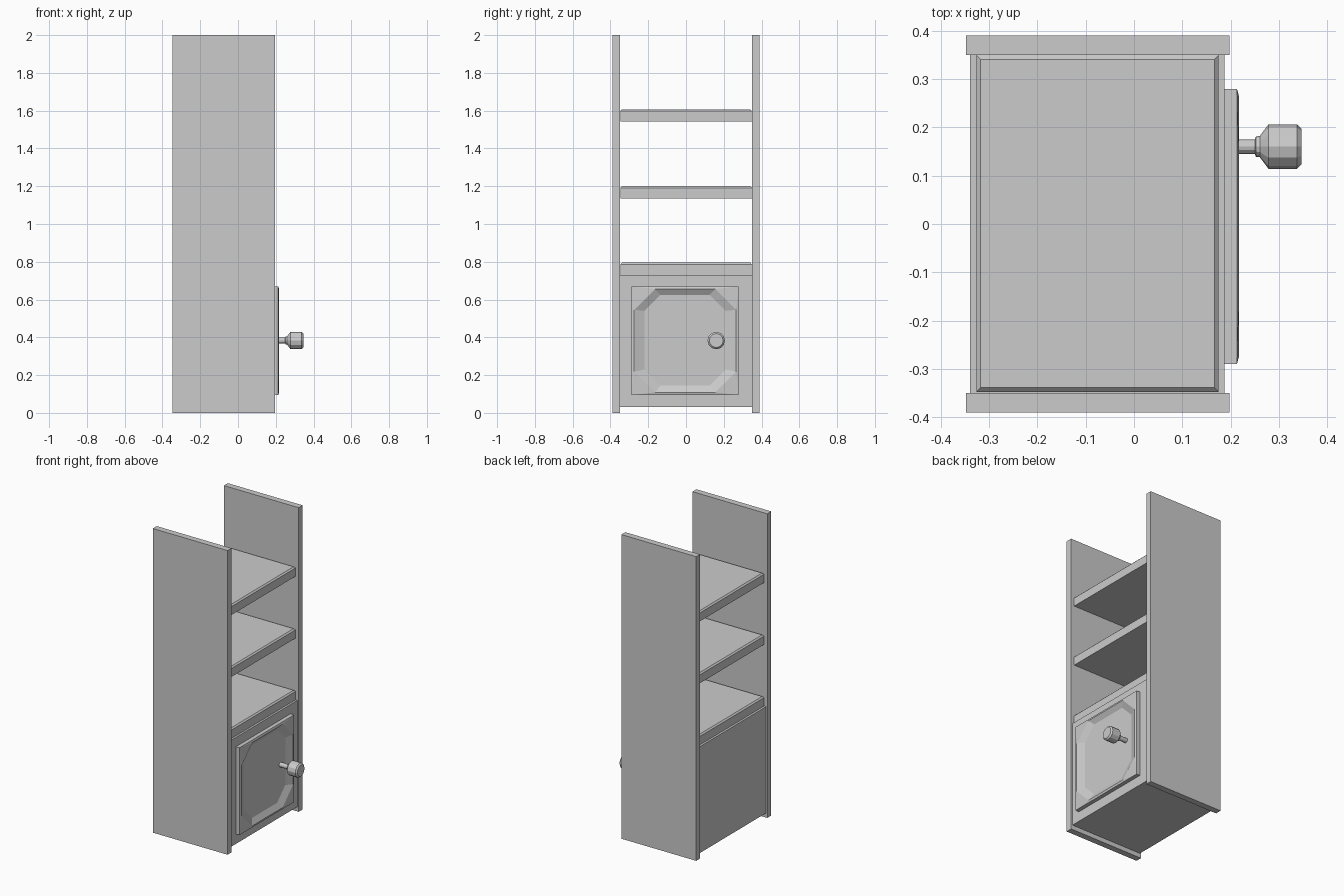
import bpy, bmesh, math

if "Cube" in bpy.data.objects:
    bpy.data.objects.remove(bpy.data.objects["Cube"])


def finish(name, bm):
    bmesh.ops.recalc_face_normals(bm, faces=bm.faces)
    me = bpy.data.meshes.new(name)
    bm.to_mesh(me)
    bm.free()
    ob = bpy.data.objects.new(name, me)
    bpy.context.collection.objects.link(ob)
    return ob


def box(name, x, y, z, chamfer=0):
    bm = bmesh.new()
    bmesh.ops.create_cube(bm, size=1)
    for v in bm.verts:
        v.co = [r[0] + (c + 0.5) * (r[1] - r[0]) for c, r in zip(v.co, (x, y, z))]
    if chamfer:  # top edges only
        top = [e for e in bm.edges if all(abs(v.co.z - z[1]) < 1e-5 for v in e.verts)]
        bmesh.ops.bevel(bm, geom=top, offset=chamfer, segments=1, affect='EDGES')
    return finish(name, bm)


# side panels
for name, s in (("side_panel_left", -1), ("side_panel_right", 1)):
    box(name, (-0.347, 0.197), sorted((s * 0.349, s * 0.39)), (0, 2))

# closed cupboard and the three shelves above it
box("cupboard", (-0.339, 0.187), (-0.349, 0.349), (0.03, 0.73))
for i, top in enumerate((0.795, 1.2, 1.607)):
    box(f"shelf_{i + 1}", (-0.326, 0.175), (-0.347, 0.349), (top - 0.064, top), 0.009)


# door: rectangular slab with an octagonal sunken panel
def rect(x, y0, y1, z0, z1):
    return [(x, y0, z0), (x, y1, z0), (x, y1, z1), (x, y0, z1)]


def octagon(x, y0, y1, z0, z1, c):
    return [(x, y0, z0 + c), (x, y0 + c, z0), (x, y1 - c, z0), (x, y1, z0 + c),
            (x, y1, z1 - c), (x, y1 - c, z1), (x, y0 + c, z1), (x, y0, z1 - c)]


bm = bmesh.new()
back, front, outer, inner = [[bm.verts.new(p) for p in ring] for ring in (
    rect(0.185, -0.289, 0.279, 0.095, 0.669),
    rect(0.213, -0.289, 0.279, 0.095, 0.669),
    octagon(0.217, -0.274, 0.264, 0.108, 0.656, 0.11),
    octagon(0.197, -0.22, 0.21, 0.145, 0.625, 0.085))]
bm.faces.new(back)
bm.faces.new(inner)
for i in range(4):
    j = (i + 1) % 4
    bm.faces.new((back[i], back[j], front[j], front[i]))
    bm.faces.new((front[i], front[j], outer[2 * j], outer[2 * i + 1]))
    bm.faces.new((front[i], outer[2 * i + 1], outer[2 * i]))
for i in range(8):
    j = (i + 1) % 8
    bm.faces.new((outer[i], outer[j], inner[j], inner[i]))
finish("door", bm)

# turned door knob, lathed around the x axis
profile = [(0.193, 0.015), (0.25, 0.015), (0.252, 0.021), (0.26, 0.022),
           (0.278, 0.046), (0.337, 0.046), (0.346, 0.037)]
SIDES = 12
bm = bmesh.new()
rings = [[bm.verts.new((x, 0.16 + r * math.cos(2 * math.pi * k / SIDES),
                        0.383 + r * math.sin(2 * math.pi * k / SIDES)))
          for k in range(SIDES)] for x, r in profile]
for a, b in zip(rings, rings[1:]):
    for k in range(SIDES):
        m = (k + 1) % SIDES
        bm.faces.new((a[k], a[m], b[m], b[k]))
bm.faces.new(rings[0])
bm.faces.new(rings[-1])
finish("door_knob", bm)
